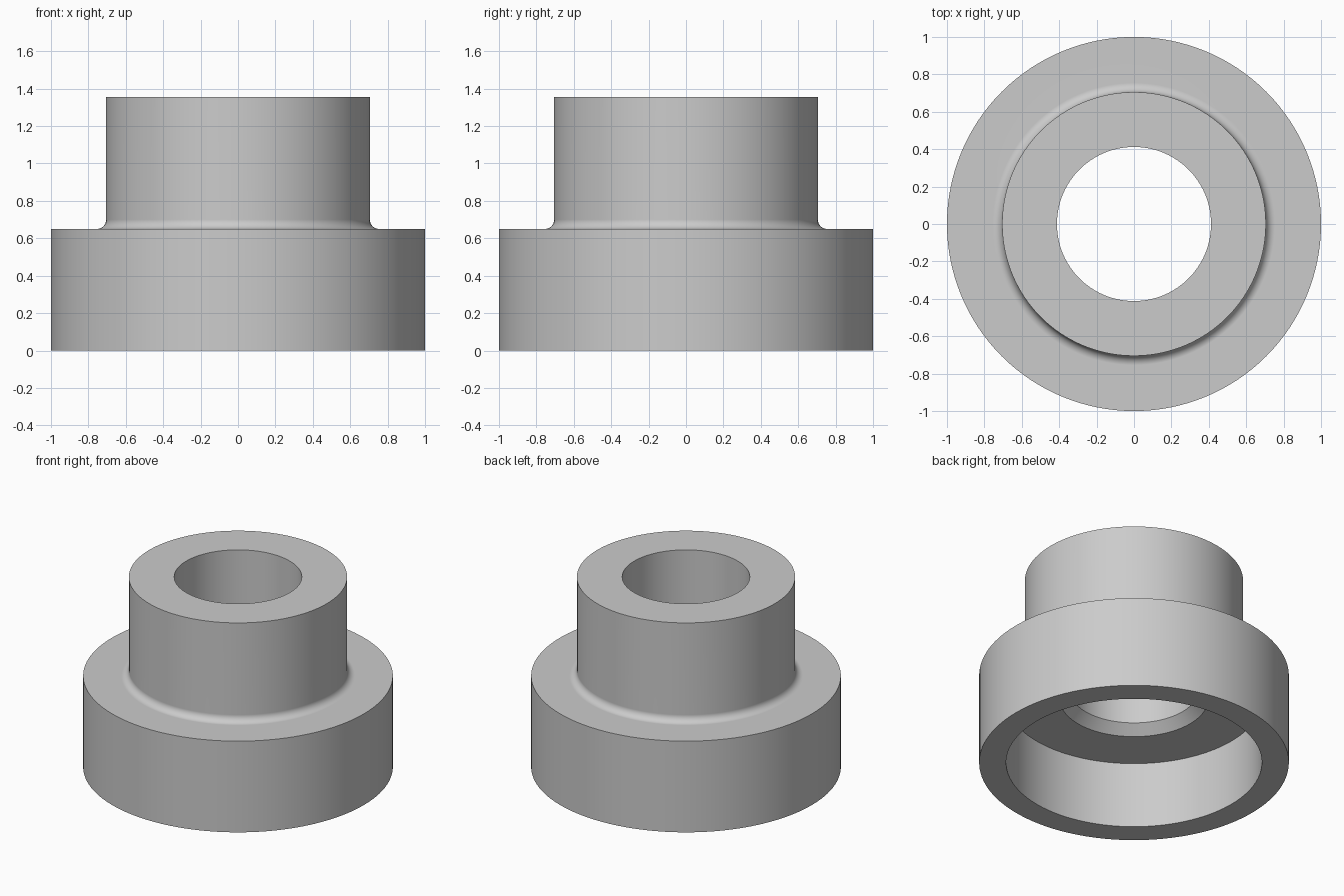
import bpy
import bmesh
from math import cos, sin, pi, tau

SEGMENTS = 128

if "Cube" in bpy.data.objects:
    bpy.data.objects.remove(bpy.data.objects["Cube"], do_unlink=True)

# Main dimensions
flange_r, flange_top = 1.0, 0.65
hub_r, hub_top = 0.705, 1.355
bore_r = 0.412
recess_r, recess_top = 0.826, 0.47
chamfer, fillet = 0.065, 0.05

# Closed half section (radius, height), with a rounded root between flange and hub
root = []
for i in range(9):
    a = pi / 2 * i / 8
    root.append((hub_r + fillet * (1 - sin(a)), flange_top + fillet * (1 - cos(a))))
section = [
    (recess_r, 0), (flange_r, 0), (flange_r, flange_top),
    *root,
    (hub_r, hub_top), (bore_r, hub_top),
    (bore_r, recess_top + chamfer), (bore_r + chamfer, recess_top),
    (recess_r, recess_top),
]

# Revolve the section about the vertical axis
bm = bmesh.new()
verts = [bm.verts.new((r, 0, z)) for r, z in section]
edges = [bm.edges.new((v, verts[(i + 1) % len(verts)])) for i, v in enumerate(verts)]
bmesh.ops.spin(bm, geom=verts + edges, cent=(0, 0, 0), axis=(0, 0, 1),
               angle=tau, steps=SEGMENTS, use_duplicate=False)
bmesh.ops.remove_doubles(bm, verts=bm.verts, dist=0.0001)
bmesh.ops.recalc_face_normals(bm, faces=bm.faces)
mesh = bpy.data.meshes.new("flanged_bushing")
bm.to_mesh(mesh)
bm.free()

bushing = bpy.data.objects.new("flanged_bushing", mesh)
bpy.context.collection.objects.link(bushing)

# Plain grey metal
grey = bpy.data.materials.new("plain grey")
grey.use_nodes = True
colour = (0.6, 0.6, 0.6, 1)
grey.diffuse_color = colour
grey.node_tree.nodes["Principled BSDF"].inputs["Base Color"].default_value = colour
mesh.materials.append(grey)

# Smooth walls, crisp rims, flat faces kept flat beside the rounded root
bpy.ops.object.select_all(action="DESELECT")
bushing.select_set(True)
bpy.context.view_layer.objects.active = bushing
bpy.ops.object.shade_smooth_by_angle(angle=pi / 6)
weighted = bushing.modifiers.new("flat_face_normals", "WEIGHTED_NORMAL")
weighted.keep_sharp = True
